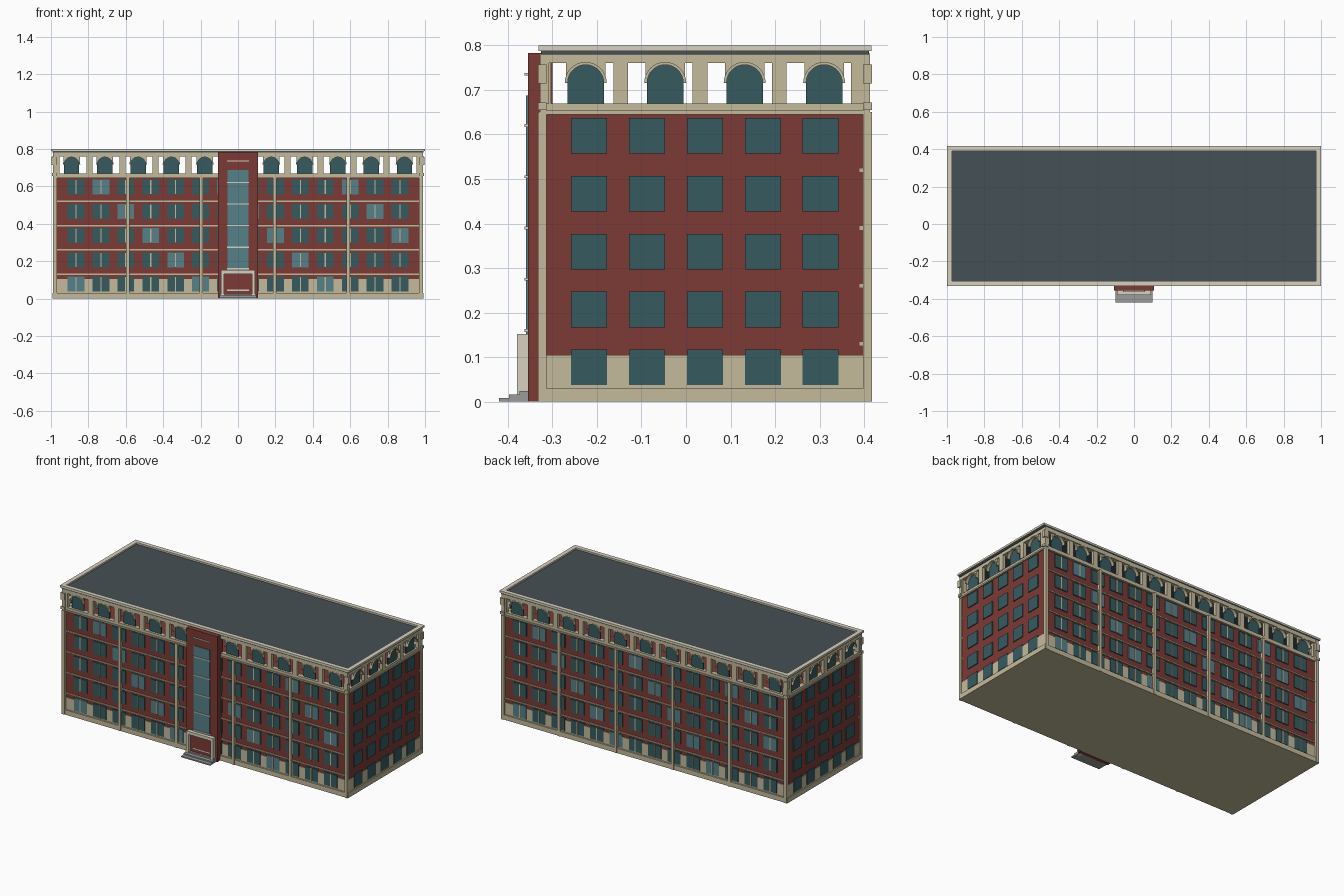
import bpy, bmesh, math
from mathutils import Matrix, Vector

if "Cube" in bpy.data.objects:
    bpy.data.objects.remove(bpy.data.objects["Cube"])

YC = 0.0425            # centre of the main block in depth
HX, HY = 0.98, 0.3575  # half sizes of the brick block

COLORS = {
    "brick": (0.20, 0.042, 0.036), "cream": (0.55, 0.49, 0.33),
    "glass": (0.037, 0.105, 0.117), "light_glass": (0.09, 0.22, 0.25),
    "slate": (0.06, 0.08, 0.09), "stone": (0.33, 0.33, 0.32), "trim": (0.68, 0.64, 0.52),
}
MATS = {}
for n, c in COLORS.items():
    MATS[n] = bpy.data.materials.new(n)
    MATS[n].diffuse_color = (*c, 1)

parts = {}  # part name -> (bmesh, material)


def get(name, mat):
    return parts.setdefault(name, (bmesh.new(), mat))[0]


def box(name, mat, x, y, z, m=Matrix()):
    """Box from (min, max) ranges, placed by matrix m."""
    c = Vector([(a[0] + a[1]) / 2 for a in (x, y, z)])
    s = [abs(a[1] - a[0]) for a in (x, y, z)]
    bmesh.ops.create_cube(get(name, mat), size=1,
                          matrix=m @ Matrix.Translation(c) @ Matrix.Diagonal((*s, 1)))


def prism(name, mat, pts, y0, y1, m):
    """Profile in the x-z plane extruded from y0 to y1."""
    bm = get(name, mat)
    f = bm.faces.new([bm.verts.new(m @ Vector((x, y0, z))) for x, z in pts])
    r = bmesh.ops.extrude_face_region(bm, geom=[f])
    d = m.to_3x3() @ Vector((0, y1 - y0, 0))
    bmesh.ops.translate(bm, vec=d, verts=[v for v in r["geom"] if isinstance(v, bmesh.types.BMVert)])


def arc(cx, cz, r, n=16):
    return [(cx + r * math.cos(math.pi * i / n), cz + r * math.sin(math.pi * i / n)) for i in range(n + 1)]


def around(half_x, half_y, t, z, name, mat):
    """Rectangular ring running round the block."""
    for s in (-1, 1):
        box(name, mat, (-half_x, half_x), (YC + s * half_y, YC + s * (half_y - t)), z)
        box(name, mat, (s * half_x, s * (half_x - t)), (YC - half_y + t, YC + half_y - t), z)


# main block, base and roof
box("brick_body", "brick", (-HX, HX), (YC - HY, YC + HY), (0.002, 0.65))
box("stone_base", "cream", (-HX - .004, HX + .004), (YC - HY - .004, YC + HY + .004), (0, 0.105))
around(HX + .011, HY + .014, .03, (0, 0.03), "plinth", "cream")
around(HX + .009, HY + .012, .03, (0.645, 0.654), "sill_band", "cream")
around(HX + .004, HY + .008, .03, (0.654, 0.67), "upper_sill", "cream")
around(HX + .008, HY + .012, .03, (0.76, 0.782), "upper_lintel", "cream")
box("roof", "slate", (-.992, .992), (YC - .368, YC + .368), (0.78, 0.79))
around(1.0, .3735, .027, (0.788, 0.80), "parapet", "trim")

# corner posts and top corner blocks
for sx in (-1, 1):
    for sy in (-1, 1):
        for name, o, z in (("corner_post", (.008, .0175), (0, .65)),
                           ("corner_pier", (.008, .013), (.65, .782)),
                           ("corner_block", (.016, .0175), (.715, .757)),
                           ("corner_foot", (.014, .0175), (.655, .672))):
            box(name, "cream", (sx * (HX - .012), sx * (HX + o[0])),
                (YC + sy * (HY - .002), YC + sy * (HY + o[1])), z)


def facade(angle, d, half, n_win, pitch, width, bays, bay_pitch, open_pitch, shift, long_side):
    m = Matrix.Translation((0, YC, 0)) @ Matrix.Rotation(angle, 4, 'Z')
    # window grid
    for r in range(5):
        z0 = 0.037 + r * 0.13
        for i in range(n_win):
            u = (i - (n_win - 1) / 2) * pitch
            lit = long_side and (i + r) % 5 == 0
            box("lit_windows" if lit else "windows", "light_glass" if lit else "glass",
                (u - width / 2, u + width / 2), (-d - .006, -d + .01), (z0, z0 + .08), m)
            if long_side:
                box("window_mullions", "cream", (u - .003, u + .003), (-d - .009, -d), (z0, z0 + .08), m)
    # belts and pilasters on the long sides
    if long_side:
        for r in range(4):
            z = 0.13 + r * 0.13
            box("belt_courses", "cream", (-half, half), (-d - .007, -d + .01), (z - .004, z + .004), m)
        for k in range(1, 5):
            u = (k - 2.5) * 0.393
            box("pilasters", "cream", (u - .009, u + .009), (-d - .0175, -d + .01), (0, .65), m)
    # top floor piers between the openings
    edge = -half - .004
    for k in range(bays + 1):
        c = (k - (bays - 1) / 2) * open_pitch + shift
        end = c - .0725 if k < bays else half + .004
        box("upper_piers", "cream", (edge, end), (-d - .008, -d + .012), (.668, .762), m)
        edge = c + .0725
    # arched windows with spandrels and hood moulds
    for k in range(bays):
        u = (k - (bays - 1) / 2) * bay_pitch
        zs, r = 0.716, 0.041
        prism("arched_windows", "glass", [(u - r, .668), (u + r, .668)] + arc(u, zs, r), -d + .006, -d + .012, m)
        prism("arch_spandrels", "cream", [(u + .044, zs), (u + .044, .762), (u - .044, .762), (u - .044, zs)]
              + arc(u, zs, r)[::-1], -d - .006, -d + .008, m)
        prism("arch_hoods", "cream", arc(u, zs, .047) + arc(u, zs, .0405)[::-1], -d - .013, -d + .004, m)


for a in (0, math.pi):
    facade(a, HY, HX, 14, .1333, .09, 11, .178, .1765, 0, True)
for s in (1, -1):
    facade(s * math.pi / 2, HX, HY, 5, .13, .081, 4, .1785, .178, -.011 * s, False)

# entrance tower with tall glazing and its bars
box("tower", "brick", (-.107, .107), (-.355, -.30), (0, .783))
box("tower_glass", "light_glass", (-.055, .055), (-.359, -.35), (.14, .687))
for k in range(7):
    z = .045 + k * .115
    box("tower_bars", "trim", (-.06, .06), (-.363, -.35), (z - .003, z + .003))

# entrance portal and steps
for s in (-1, 1):
    box("portal", "trim", (s * .075, s * .092), (-.38, -.35), (0, .152))
box("portal", "trim", (-.075, .075), (-.38, -.35), (.133, .152))
box("door_panel", "brick", (-.075, .075), (-.362, -.35), (.02, .133))
for k, y in enumerate((-.42, -.397, -.374)):
    box("steps", "stone", (-.10, .10), (y, -.352), (k * .008, (k + 1) * .008))

# turn the gathered parts into objects
for name, (bm, mat) in parts.items():
    bmesh.ops.recalc_face_normals(bm, faces=bm.faces[:])
    me = bpy.data.meshes.new(name)
    bm.to_mesh(me)
    bm.free()
    me.materials.append(MATS[mat])
    bpy.context.collection.objects.link(bpy.data.objects.new(name, me))

for m in bpy.data.materials:
    if m.users and not m.is_grease_pencil:
        m.use_nodes = True
        m.node_tree.nodes["Principled BSDF"].inputs["Base Color"].default_value = m.diffuse_color
